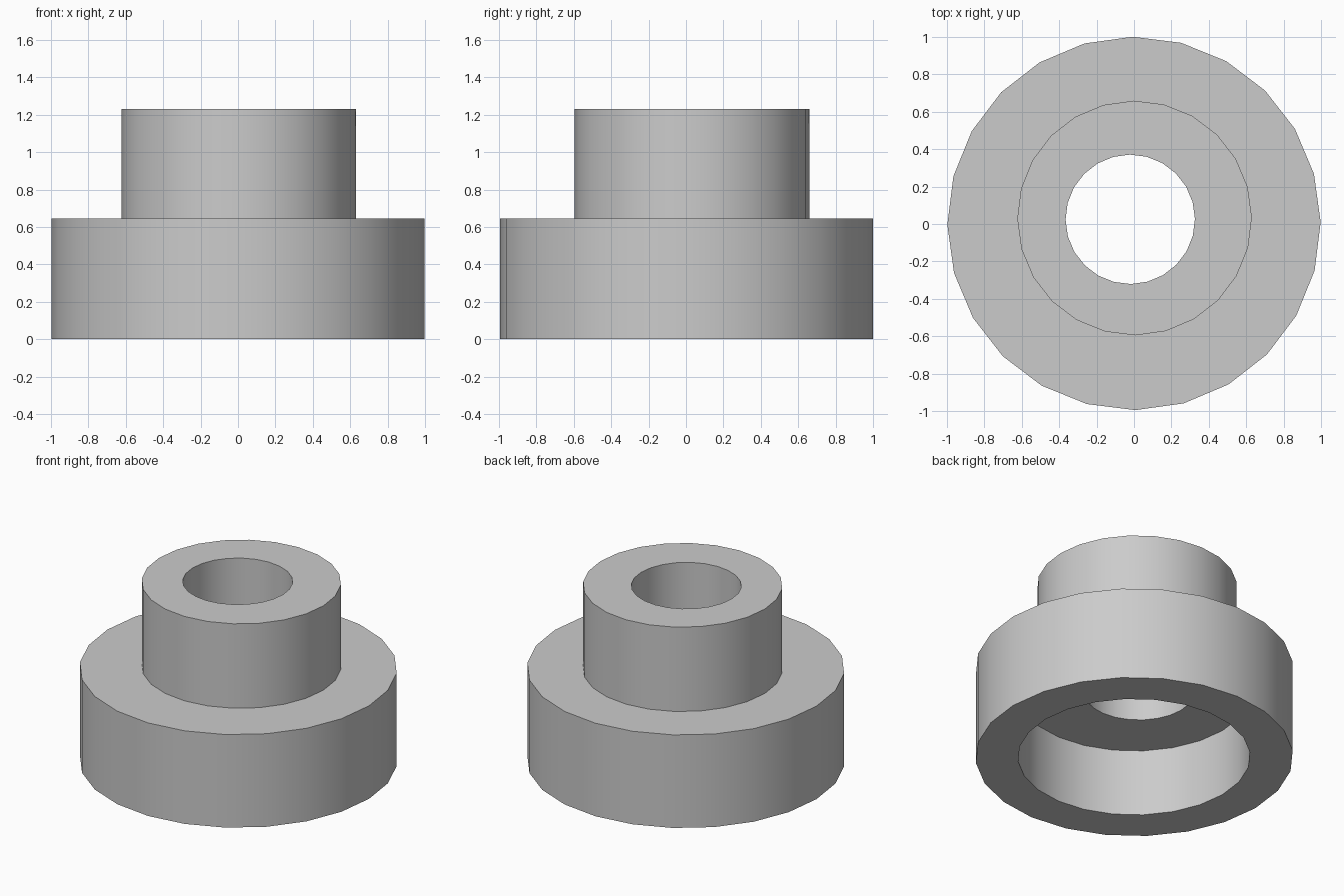
import bpy, bmesh, math

SIDES = 24
cube = bpy.data.objects.get("Cube")
if cube:
    bpy.data.objects.remove(cube, do_unlink=True)

# Plain grey material
grey = bpy.data.materials.new("plain_grey")
grey.use_nodes = True
colour = (0.6, 0.6, 0.6, 1)
grey.diffuse_color = colour
grey.node_tree.nodes["Principled BSDF"].inputs["Base Color"].default_value = colour

# Circles as centre x, centre y, radius; the collar and bore sit slightly off-centre
base = (0, 0.003, 0.998)
collar = (0.003, 0.032, 0.627)
bore = (-0.02, 0.025, 0.346)
recess = (0, 0, 0.73)

# Closed loop of rings: outside upwards, then inside downwards
rings = [(base, 0), (base, 0.645), (collar, 0.645), (collar, 1.23),
         (bore, 1.23), (bore, 0.464), (recess, 0.464), (recess, 0)]

bm = bmesh.new()


def add_ring(circle, z):
    cx, cy, r = circle
    angles = [math.tau * i / SIDES + math.radians(0.4) for i in range(SIDES)]
    return [bm.verts.new((cx + r * math.cos(a), cy + r * math.sin(a), z)) for a in angles]


loops = [add_ring(*ring) for ring in rings]
for k, lower in enumerate(loops):
    upper = loops[(k + 1) % len(loops)]
    for i in range(SIDES):
        j = (i + 1) % SIDES
        bm.faces.new((lower[i], lower[j], upper[j], upper[i]))
bmesh.ops.recalc_face_normals(bm, faces=bm.faces)

# Stepped bushing with a through bore and a wide recess underneath
mesh = bpy.data.meshes.new("stepped_bushing")
bm.to_mesh(mesh)
bm.free()
mesh.materials.append(grey)
bushing = bpy.data.objects.new("stepped_bushing", mesh)
bpy.context.collection.objects.link(bushing)
bpy.context.view_layer.objects.active = bushing
bushing.select_set(True)
bpy.ops.object.shade_smooth_by_angle(angle=math.radians(30))
